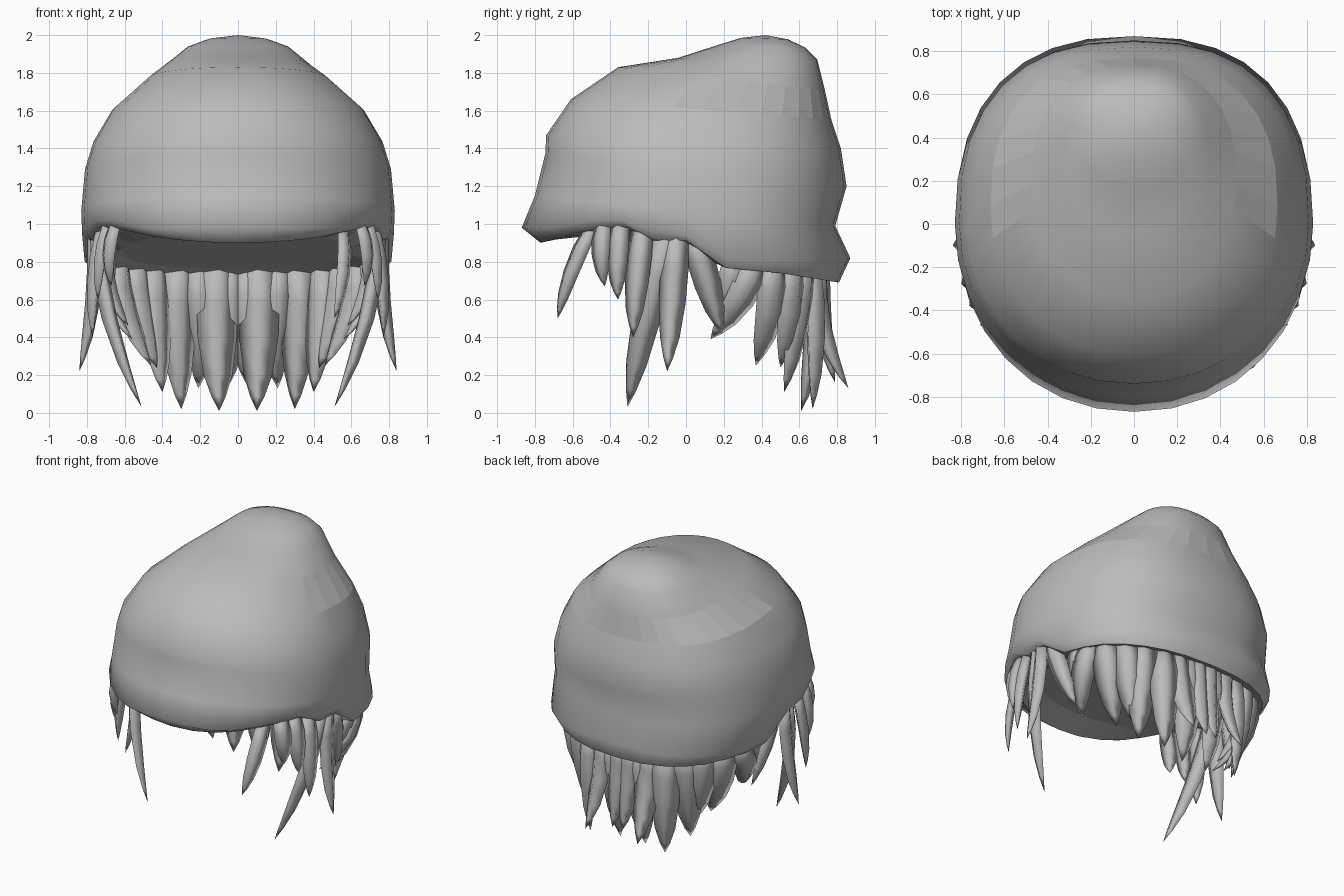
import bpy, bmesh, math
from mathutils import Vector

if "Cube" in bpy.data.objects:
    bpy.data.objects.remove(bpy.data.objects["Cube"])

grey = bpy.data.materials.new("soft grey")
grey.diffuse_color = (0.5, 0.5, 0.5, 1)
grey.use_nodes = True
grey.node_tree.nodes["Principled BSDF"].inputs["Base Color"].default_value = grey.diffuse_color


def make_object(name, bm):
    me = bpy.data.meshes.new(name)
    bm.to_mesh(me)
    bm.free()
    me.materials.append(grey)
    ob = bpy.data.objects.new(name, me)
    bpy.context.collection.objects.link(ob)
    return ob


def lerp_table(table, v):
    if v <= table[0][0]:
        return table[0][1]
    for (a, p), (b, q) in zip(table, table[1:]):
        if v <= b:
            return p + (q - p) * (v - a) / (b - a)
    return table[-1][1]


# Knitted hat: tilted rings (front y, front z, back y, back z, half width)
RIM = [(-0.77, 0.90), (-0.5, 0.975), (-0.3, 0.985), (-0.15, 0.91),
       (0.06, 0.915), (0.18, 0.77), (0.5, 0.74), (0.81, 0.69)]
RINGS = [(-0.77, 0.90, 0.81, 0.69, 0.79),
         (-0.87, 0.98, 0.87, 0.82, 0.825),
         (-0.80, 1.15, 0.79, 0.99, 0.83),
         (-0.745, 1.37, 0.85, 1.20, 0.81),
         (-0.74, 1.47, 0.82, 1.40, 0.765),
         (-0.61, 1.66, 0.77, 1.55, 0.665),
         (-0.36, 1.83, 0.735, 1.71, 0.475),
         (-0.04, 1.88, 0.695, 1.87, 0.345),
         (0.16, 1.945, 0.63, 1.935, 0.265),
         (0.29, 1.985, 0.54, 1.978, 0.15)]
SEG = 32


def ring_points(k):
    yf, zf, yb, zb, w = RINGS[k]
    pts = []
    for i in range(SEG):
        a = 2 * math.pi * i / SEG
        s, c = math.sin(a), math.cos(a)
        e = 2 / (2.45 if c > 0 else 2.1)       # back is fuller than front
        x = w * math.copysign(abs(s) ** e, s)
        v = math.copysign(abs(c) ** e, c)
        mid = 0.0 if k < 5 else (yf + yb) / 2
        y = mid + v * ((yb - mid) if v > 0 else (mid - yf))
        z = zf + (zb - zf) * (y - yf) / (yb - yf)
        if k == 0:
            z = lerp_table(RIM, y)
        elif k == 1:
            z = lerp_table(RIM, y) + 0.03 + (0.10 if v > 0 else 0.05) * v * v
        pts.append((x, y, z))
    return pts


bm = bmesh.new()
loops = [[bm.verts.new(p) for p in ring_points(k)] for k in range(len(RINGS))]
for lo, hi in zip(loops, loops[1:]):
    for i in range(SEG):
        j = (i + 1) % SEG
        bm.faces.new((lo[i], hi[i], hi[j], lo[j]))
tip = bm.verts.new((0, 0.42, 2.0))
for i in range(SEG):
    bm.faces.new((loops[-1][i], tip, loops[-1][(i + 1) % SEG]))

# Underside closing the hat, sloping down to the back
inner = [bm.verts.new((v.co.x * 0.78, v.co.y * 0.78, 0.86 - 0.12 * v.co.y))
         for v in loops[0]]
under = [bm.faces.new((loops[0][i], loops[0][(i + 1) % SEG],
                       inner[(i + 1) % SEG], inner[i])) for i in range(SEG)]
under.append(bm.faces.new(inner))
bmesh.ops.recalc_face_normals(bm, faces=bm.faces)
for f in bm.faces:
    c = f.calc_center_median()
    # faceted band around the raised crown
    f.smooth = not (c.y > 0.02 and 1.58 < c.z < 1.76)
for f in under:
    f.smooth = False
    for e in f.edges:
        e.smooth = False
make_object("hat", bm)


# Hair locks: pointed leaf shapes with a diamond section
def add_lock(bm, root, end, width, bow):
    root, end = Vector(root), Vector(end)
    out = Vector((root.x, root.y, 0)).normalized()
    mid = (root + end) / 2 + out * bow
    ctrl = 2 * mid - (root + end) / 2
    side = (end - root).cross(out).normalized()
    rows = []
    for t, s in ((0, 0.85), (0.25, 1.0), (0.5, 0.95), (0.75, 0.7), (0.9, 0.35)):
        p = root * (1 - t) ** 2 + ctrl * 2 * t * (1 - t) + end * t * t
        h = width * s / 2
        rows.append([bm.verts.new(p + d) for d in
                     (side * h, out * h * 0.55, -side * h, -out * h * 0.55)])
    point = bm.verts.new(end)
    for a, b in zip(rows, rows[1:]):
        for i in range(4):
            j = (i + 1) % 4
            bm.faces.new((a[i], a[j], b[j], b[i]))
    for i in range(4):
        bm.faces.new((rows[-1][i], rows[-1][(i + 1) % 4], point))
    bm.faces.new(rows[0])


# (root, tip, width, outward bow) on the +x side; mirrored to -x
SIDE = [((0.65, -0.44, 1.00), (0.67, -0.43, 0.67), 0.12, 0.03),
        ((0.69, -0.35, 1.00), (0.74, -0.36, 0.60), 0.13, 0.02),
        ((0.72, -0.23, 0.98), (0.77, -0.28, 0.40), 0.14, 0.02),
        ((0.75, -0.10, 0.96), (0.51, -0.31, 0.03), 0.16, 0.05),
        ((0.76, -0.05, 0.95), (0.84, -0.10, 0.22), 0.15, -0.03),
        ((0.75, 0.04, 0.94), (0.66, 0.19, 0.42), 0.15, 0.02),
        ((0.70, 0.27, 0.82), (0.58, 0.16, 0.46), 0.17, 0.04)]
BACK = [((0.68, 0.37, 0.80), (0.56, 0.13, 0.39), 0.18, 0.07),
        ((0.63, 0.46, 0.80), (0.46, 0.37, 0.25), 0.20, 0.05),
        ((0.54, 0.56, 0.80), (0.43, 0.50, 0.24), 0.20, 0.03),
        ((0.44, 0.63, 0.79), (0.40, 0.52, 0.11), 0.20, 0.02),
        ((0.31, 0.67, 0.78), (0.30, 0.67, 0.02), 0.20, 0.02),
        ((0.21, 0.70, 0.78), (0.21, 0.86, 0.13), 0.19, -0.06),
        ((0.11, 0.69, 0.78), (0.10, 0.61, 0.01), 0.22, 0.03),
        ((0.05, 0.72, 0.78), (0.04, 0.79, 0.16), 0.18, -0.03)]
# Single forward lock on one side only
FRONT = [((0.56, -0.50, 0.98), (0.51, -0.68, 0.50), 0.11, 0.03)]

for name, locks, signs in (("side_hair", SIDE, (1, -1)),
                           ("back_hair", BACK, (1, -1)),
                           ("front_lock", FRONT, (1,))):
    bm = bmesh.new()
    for (rx, ry, rz), (ex, ey, ez), w, bow in locks:
        for m in signs:
            add_lock(bm, (m * rx, ry, rz), (m * ex, ey, ez), w, bow)
    bmesh.ops.recalc_face_normals(bm, faces=bm.faces)
    for f in bm.faces:
        f.smooth = True
    make_object(name, bm)
